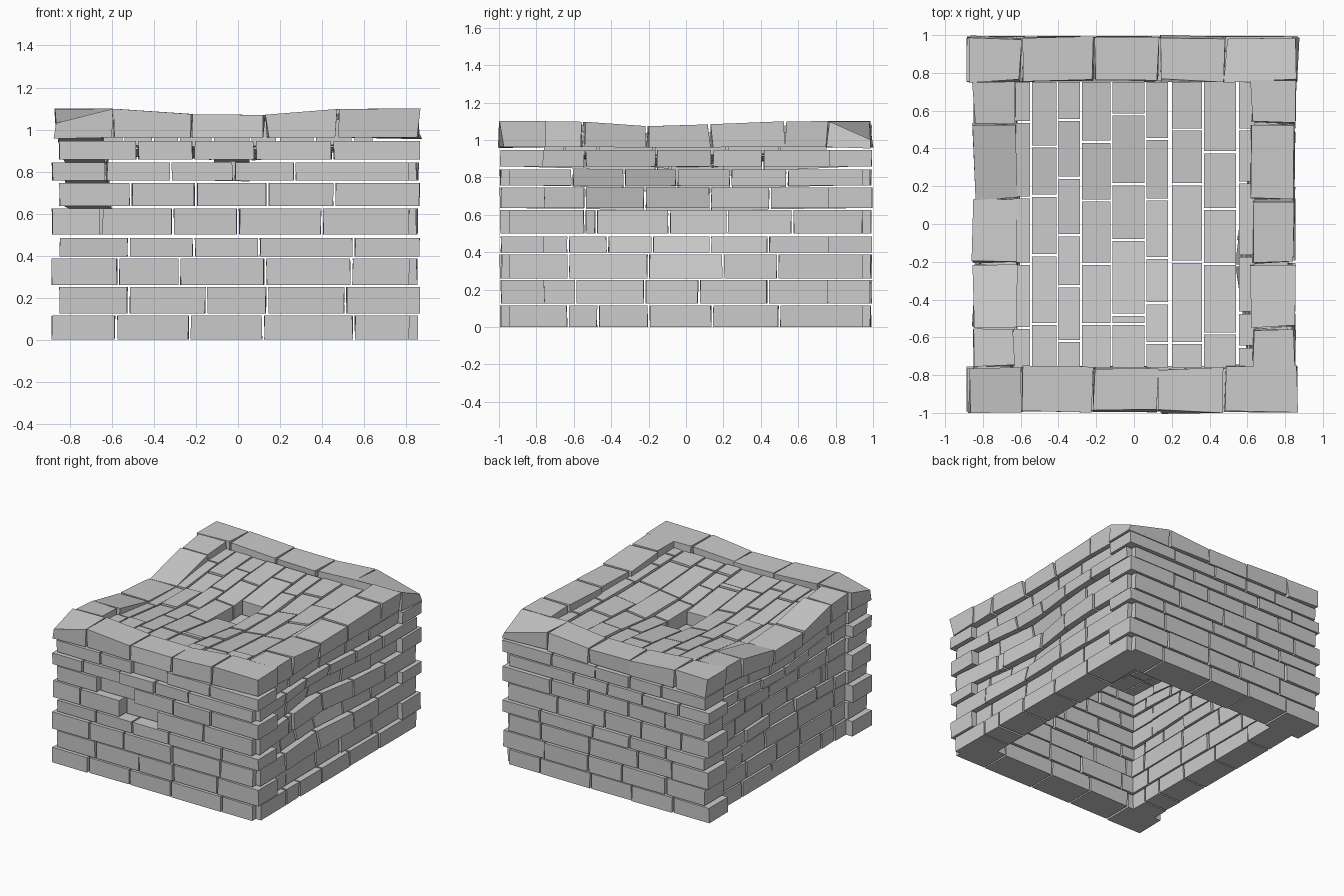
import bpy, bmesh, math, random

if "Cube" in bpy.data.objects:
    bpy.data.objects.remove(bpy.data.objects["Cube"])

random.seed(4)
GAP = 0.006  # half joint between neighbouring bricks

# Course heights (bottom, top)
COURSES = [(0, .115), (.125, .25), (.26, .387), (.397, .485), (.50, .625),
           (.635, .745), (.757, .842), (.857, .945), (.962, 1.1)]

# Joint positions per course along the front and the side walls
FRONT = [(-.58, -.23, .12, .55), (-.52, -.15, .14, .51), (-.57, -.28, .13, .54),
         (-.52, -.21, .10, .55), (-.65, -.31, 0, .40), (-.51, -.20, .14, .46),
         (-.63, -.32, -.02, .27), (-.48, -.21, .08, .45), (-.60, -.22, .13, .48)]
SIDE = [(-.63, -.47, -.20, .14, .50), (-.59, -.22, .07, .44), (-.63, -.20, .20, .49),
        (-.63, -.42, -.18, .13, .44), (-.54, -.48, -.09, .22, .57), (-.54, -.22, .13, .45),
        (-.61, -.33, -.05, .24, .54), (-.54, -.16, .14, .41), (-.55, -.21, .13, .53)]

# Roof columns: x start, x end, joints along y
ROOF = [(-.64, -.55, (-.55, -.21, .14, .54)), (-.54, -.41, (-.53, -.165, .15, .41)),
        (-.40, -.285, (-.62, -.33, -.06, .245, .55)), (-.275, -.125, (-.53, -.21, .125, .435)),
        (-.115, .055, (-.53, -.48, -.085, .21, .58)), (.065, .18, (-.63, -.42, -.18, .13, .45)),
        (.20, .36, (-.63, -.20, .21, .50)), (.37, .54, (-.58, -.21, .08, .38)),
        (.555, .64, (-.65, -.47, -.17, .22, .50))]


def bump(t, centre, width):
    return math.exp(-((t - centre) / width) ** 2)


def brick(bm, x, y, z, warp, jitter=0):
    verts = []
    for c in z:
        for a, b in ((x[0], y[0]), (x[1], y[0]), (x[1], y[1]), (x[0], y[1])):
            p = warp(a, b, c)
            verts.append(bm.verts.new([v + random.uniform(-jitter, jitter) for v in p[:2]] + [p[2]]))
    for f in ((3, 2, 1, 0), (4, 5, 6, 7), (0, 1, 5, 4), (1, 2, 6, 5), (2, 3, 7, 6), (3, 0, 4, 7)):
        bm.faces.new([verts[i] for i in f])


def finish(name, bm):
    mesh = bpy.data.meshes.new(name)
    bmesh.ops.recalc_face_normals(bm, faces=bm.faces)
    bm.to_mesh(mesh)
    bm.free()
    bpy.context.collection.objects.link(bpy.data.objects.new(name, mesh))


def spans(start, joints, end):
    cuts = [start, *joints, end]
    return [(a + GAP, b - GAP) for a, b in zip(cuts, cuts[1:])]


def top_weight(z):
    return max(0, (z - .95) / .15)


# Warps: how each part has settled
def end_warp(x, y, z):
    drop = .04 * bump(x, -.03, .3)
    # worn outer corners of the top course
    for cx, cy, depth in ((.87, 1, .10), (-.87, -1, .07)):
        drop += depth * bump(x, cx, .08) * bump(y, cy, .12)
    return x, y, z - drop * top_weight(z)


def left_warp(x, y, z):
    s = max(0, min(1, (z - .55) / .55))
    return x + .03 * bump(y, 0, .4) * bump(z, .6, .3), y, z - .12 * s * bump(y, 0, .4)


def right_warp(x, y, z):
    return (x - .09 * bump(y, -.2, .4) * bump(z, .6, .26), y,
            z - .03 * bump(y, -.1, .3) * top_weight(z))


def roof_warp(x, y, z):
    left = .05 * bump(x, -.65, .25) * bump(y, 0, .4)
    return x, y, z - .08 * bump(x, 0, .45) * bump(y, 0, .5) - left


# Front and back walls
PUSHED = {(4, 2): .075, (5, 1): .04, (7, 2): .02}
for name, side in (("front_wall", -1), ("back_wall", 1)):
    bm = bmesh.new()
    for i, (z, joints) in enumerate(zip(COURSES, FRONT)):
        lo, hi = (-.89, .82) if i % 2 == 0 else (-.855, .87)
        if i == 8:
            lo, hi = -.875, .87
        for k, x in enumerate(spans(lo, joints, hi)):
            push = random.uniform(0, .012)
            dent = PUSHED.get((i, k), 0) if side < 0 else 0
            y = sorted((side * (.995 - push - dent), side * (.765 - push)))
            brick(bm, x, y, z, end_warp, .012 if i == 8 else .003)
    finish(name, bm)

# Left and right walls
for name, side, warp in (("left_wall", -1, left_warp), ("right_wall", 1, right_warp)):
    bm = bmesh.new()
    for i, (z, joints) in enumerate(zip(COURSES, SIDE)):
        end = .95 if i % 2 == 0 and side > 0 else .87
        outer = .86 if i % 2 == 0 and side > 0 else .83
        if i == 8:
            end, outer = .76, .86
        for y in spans(-end, joints, end):
            push = random.uniform(0, .012)
            x = sorted((side * (outer - push), side * (.635 - push)))
            brick(bm, x, y, z, warp, .010 if i == 8 else .003)
    finish(name, bm)

# Sagging roof, with one brick dropped in the middle
bm = bmesh.new()
for c, (x0, x1, joints) in enumerate(ROOF):
    for k, y in enumerate(spans(-.765, joints, .757)):
        drop = .095 if (c, k) == (4, 3) else random.uniform(-.006, .006)
        brick(bm, (x0, x1), y, (.925 - drop, 1.045 - drop), roof_warp)
finish("roof", bm)
